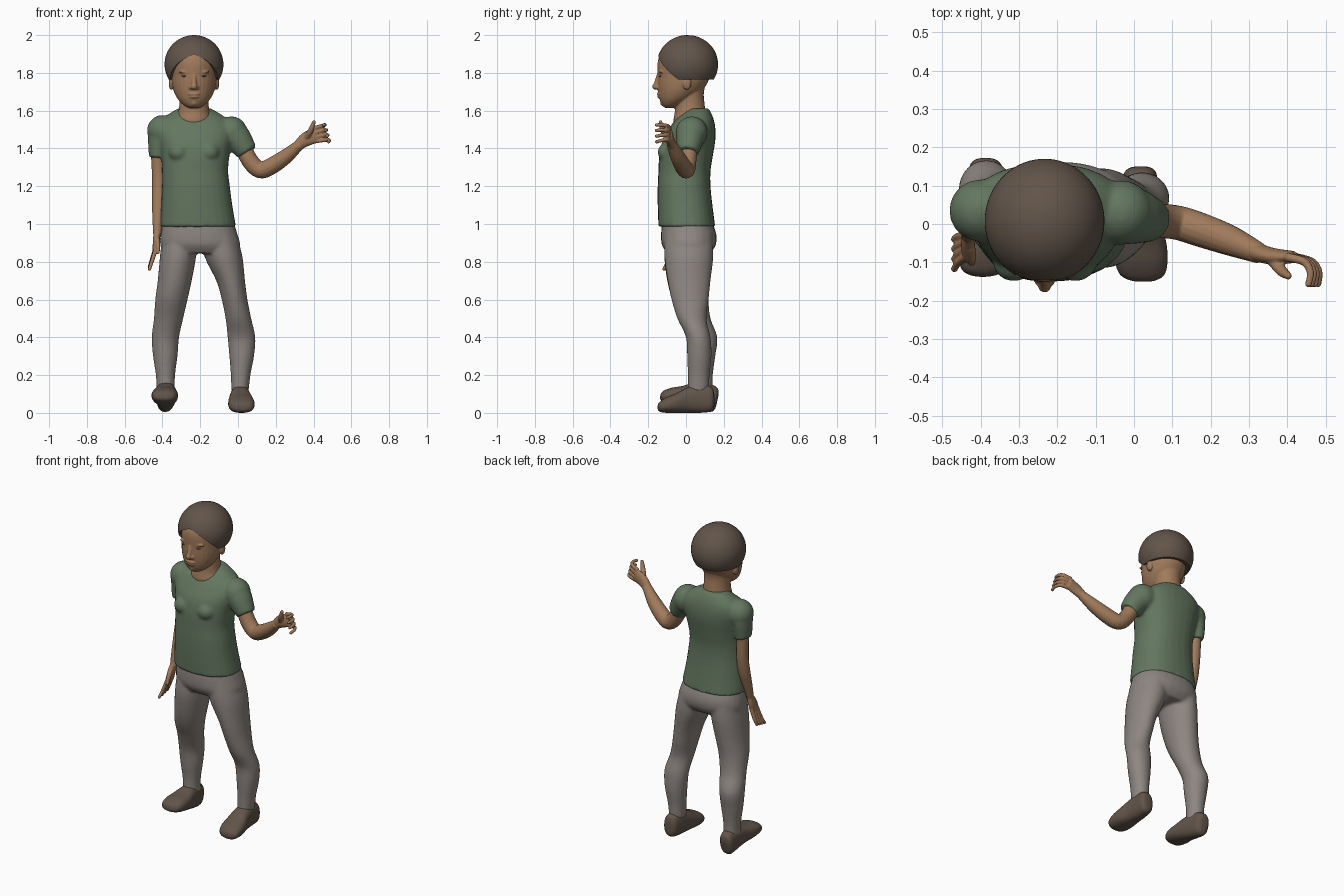
import bpy, bmesh, math
from mathutils import Vector, Matrix

def material(name, rgb):
    m = bpy.data.materials.new(name)
    m.diffuse_color = (*rgb, 1)
    return m

SKIN = material("skin", (0.352, 0.195, 0.105))
HAIR = material("dark brown", (0.122, 0.09, 0.068))
SHIRT = material("green cloth", (0.125, 0.183, 0.115))
PANTS = material("grey cloth", (0.27, 0.24, 0.222))
CX = -0.233  # middle of the head

def spline(rows, k=4):
    """Catmull-Rom through tuples of any length."""
    out = []
    for i in range(len(rows) - 1):
        a, b, c, d = (rows[max(0, min(len(rows) - 1, i + j))] for j in (-1, 0, 1, 2))
        for s in range(k):
            t = s / k
            out.append([0.5 * (2 * q + (r - p) * t + (2 * p - 5 * q + 4 * r - w) * t * t
                               + (3 * q - p - 3 * r + w) * t ** 3)
                        for p, q, r, w in zip(a, b, c, d)])
    out.append(list(rows[-1]))
    return out

def skin_rings(bm, rings):
    n = len(rings[0])
    vs = [[bm.verts.new(p) for p in r] for r in rings]
    faces = [bm.faces.new((a[i], a[(i + 1) % n], b[(i + 1) % n], b[i]))
             for a, b in zip(vs, vs[1:]) for i in range(n)]
    faces += [bm.faces.new(vs[0][::-1]), bm.faces.new(vs[-1])]
    bmesh.ops.recalc_face_normals(bm, faces=faces)

def stack(bm, rows, place=lambda t, a, b: (a, b, t), p=2.0, n=28):
    """Loft of ellipses given as (level, a0, a1, b0, b1)."""
    def bend(v):
        return math.copysign(abs(v) ** (2 / p), v)
    rings = []
    for t, a0, a1, b0, b1 in spline(rows):
        ring = []
        for i in range(n):
            g = 2 * math.pi * i / n
            ring.append(place(t, (a0 + a1) / 2 + (a1 - a0) / 2 * bend(math.cos(g)),
                              (b0 + b1) / 2 + (b1 - b0) / 2 * bend(math.sin(g))))
        rings.append(ring)
    skin_rings(bm, rings)

def tube(bm, pts, ref, n=16):
    """Limb along (x, y, z, radius[, second radius])."""
    pts = spline([q if len(q) == 5 else (*q, q[3]) for q in pts])
    c = [Vector(q[:3]) for q in pts]
    rings = []
    for i, q in enumerate(pts):
        t = (c[min(i + 1, len(c) - 1)] - c[max(i - 1, 0)]).normalized()
        u = Vector(ref)
        u = (u - t * u.dot(t)).normalized()
        v = t.cross(u)
        rings.append([c[i] + u * q[3] * math.cos(2 * math.pi * j / n)
                      + v * q[4] * math.sin(2 * math.pi * j / n) for j in range(n)])
    skin_rings(bm, rings)

def ball(bm, c, r):
    r = r if isinstance(r, tuple) else (r, r, r)
    bmesh.ops.create_uvsphere(bm, u_segments=20, v_segments=12, radius=1,
                              matrix=Matrix.Translation(c) @ Matrix.Diagonal((*r, 1)))

def finish(bm, name, mat, voxel=0, smooth=5):
    me = bpy.data.meshes.new(name)
    bm.to_mesh(me)
    bm.free()
    me.materials.append(mat)
    me.polygons.foreach_set("use_smooth", [True] * len(me.polygons))
    ob = bpy.data.objects.new(name, me)
    bpy.context.scene.collection.objects.link(ob)
    if voxel:  # fuse overlapping pieces into one soft surface
        m = ob.modifiers.new("fuse", 'REMESH')
        m.mode, m.voxel_size, m.use_smooth_shade = 'VOXEL', voxel, True
        s = ob.modifiers.new("soften", 'SMOOTH')
        s.factor, s.iterations = 0.5, smooth
    return ob

# shirt: torso, shoulders and sleeves
bm = bmesh.new()
stack(bm, [(0.985, -0.415, -0.010, -0.146, 0.155), (1.1, -0.407, -0.03, -0.15, 0.14),
           (1.2, -0.402, -0.043, -0.15, 0.13), (1.28, -0.402, -0.052, -0.146, 0.13),
           (1.36, -0.407, -0.045, -0.142, 0.142), (1.44, -0.42, -0.03, -0.125, 0.155),
           (1.5, -0.43, -0.02, -0.092, 0.156), (1.55, -0.41, -0.05, -0.058, 0.148),
           (1.59, -0.355, -0.105, -0.015, 0.132), (1.612, -0.318, -0.145, 0.01, 0.118)], p=2.3)
for s in (-1, 1):
    ball(bm, (CX + s * 0.08, -0.1, 1.38), (0.055, 0.05, 0.05))
ball(bm, (-0.4, 0.035, 1.495), 0.082)
ball(bm, (-0.035, 0.03, 1.485), 0.085)
tube(bm, [(-0.40, 0.038, 1.5, 0.075, 0.075), (-0.42, 0.038, 1.45, 0.07, 0.058),
          (-0.428, 0.036, 1.35, 0.057, 0.044)], (0, 1, 0))
tube(bm, [(-0.05, 0.03, 1.49, 0.08), (-0.005, 0.022, 1.455, 0.076),
          (0.05, 0.01, 1.378, 0.056)], (0, 1, 0))
finish(bm, "shirt", SHIRT, 0.009, 6)

# trousers: pelvis and two legs
bm = bmesh.new()
stack(bm, [(1.03, -0.395, -0.03, -0.125, 0.13), (0.95, -0.41, -0.004, -0.132, 0.16),
           (0.89, -0.412, 0.012, -0.128, 0.158), (0.845, -0.39, 0.0, -0.10, 0.13)], p=2.3)
LEFT = [(0.95, -0.40, -0.22, -0.10, 0.14), (0.83, -0.413, -0.222, -0.115, 0.145),
        (0.7, -0.425, -0.245, -0.1, 0.13), (0.6, -0.438, -0.267, -0.072, 0.12),
        (0.5, -0.445, -0.29, -0.025, 0.13), (0.4, -0.457, -0.312, 0.01, 0.166),
        (0.3, -0.45, -0.32, 0.022, 0.155), (0.2, -0.435, -0.333, 0.032, 0.142),
        (0.11, -0.43, -0.335, 0.032, 0.14)]
RIGHT = [(0.95, -0.19, -0.01, -0.11, 0.14), (0.83, -0.178, 0.023, -0.115, 0.145),
         (0.7, -0.115, 0.037, -0.097, 0.13), (0.6, -0.086, 0.05, -0.077, 0.12),
         (0.5, -0.066, 0.07, -0.046, 0.108), (0.4, -0.055, 0.092, 0.0, 0.13),
         (0.3, -0.046, 0.085, 0.006, 0.135), (0.2, -0.038, 0.066, 0.01, 0.125),
         (0.11, -0.035, 0.056, 0.01, 0.122)]
for leg in (LEFT, RIGHT):
    stack(bm, leg)
finish(bm, "trousers", PANTS, 0.009, 6)

# shoes: one flat, one mirrored with its toe lifted
SHOE = [(0.15, 0.0, 0.035, 0.035, 0.1), (0.136, -0.025, 0.058, 0.008, 0.138),
        (0.08, -0.036, 0.062, 0.0, 0.152), (0.01, -0.045, 0.07, 0.0, 0.137),
        (-0.05, -0.052, 0.085, 0.0, 0.105), (-0.1, -0.05, 0.088, 0.0, 0.085),
        (-0.136, -0.034, 0.078, 0.004, 0.062), (-0.15, 0.0, 0.048, 0.015, 0.045)]
for name, lifted in (("left_shoe", True), ("right_shoe", False)):
    bm = bmesh.new()
    stack(bm, SHOE, lambda t, a, b: (a, t, b), p=2.4)
    if lifted:
        for v in bm.verts:
            v.co.x = -0.37 - v.co.x
        bmesh.ops.rotate(bm, verts=bm.verts, cent=(0, 0.1, -0.005),
                         matrix=Matrix.Rotation(math.radians(-13), 3, 'X'))
        bmesh.ops.translate(bm, verts=bm.verts, vec=(0, 0, 0.006))
        bmesh.ops.recalc_face_normals(bm, faces=bm.faces)
    finish(bm, name, HAIR, 0.007, 3)

# bare arms with hands
def arm(name, limb, palm, spread, bends, thumb):
    bm = bmesh.new()
    tube(bm, limb, (0, 1, 0))
    tube(bm, palm, (0, 1, 0))
    base, w = Vector(palm[-1][:3]), Vector(spread)
    for k in (-1.5, -0.5, 0.5, 1.5):
        o = base + w * k
        path = [(*(o + Vector(b) + w * k * 0.12 * i), 0.012 - 0.001 * i)
                for i, b in enumerate(bends)]
        tube(bm, path, spread, 10)
        ball(bm, path[-1][:3], 0.0095)
    tube(bm, thumb, (1, 0, 0), 10)
    ball(bm, thumb[-1][:3], thumb[-1][3])
    finish(bm, name, SKIN, 0.004, 3)

arm("left_arm",
    [(-0.424, 0.038, 1.42, 0.042), (-0.423, 0.038, 1.33, 0.036), (-0.42, 0.035, 1.22, 0.035),
     (-0.421, 0.018, 1.12, 0.035), (-0.425, -0.01, 1.02, 0.028), (-0.428, -0.032, 0.94, 0.021)],
    [(-0.428, -0.03, 0.95, 0.022, 0.019), (-0.433, -0.042, 0.91, 0.034, 0.018),
     (-0.438, -0.058, 0.86, 0.038, 0.014)],
    (0, 0.019, 0.004),
    [(0.002, 0.002, 0.01), (-0.012, -0.005, -0.035), (-0.022, -0.01, -0.065), (-0.03, -0.02, -0.09)],
    [(-0.428, -0.06, 0.92, 0.015), (-0.424, -0.088, 0.885, 0.013), (-0.424, -0.1, 0.85, 0.01)])
arm("right_arm",
    [(0.015, 0.02, 1.43, 0.045), (0.063, 0.01, 1.335, 0.045), (0.115, 0.003, 1.287, 0.045),
     (0.17, -0.014, 1.303, 0.045), (0.25, -0.043, 1.355, 0.04), (0.328, -0.077, 1.422, 0.027)],
    [(0.315, -0.072, 1.412, 0.024, 0.027), (0.36, -0.084, 1.448, 0.022, 0.038),
     (0.415, -0.086, 1.472, 0.016, 0.042)],
    (-0.006, 0, 0.022),
    [(-0.01, 0, 0), (0.038, -0.012, 0.01), (0.056, -0.04, 0.012), (0.052, -0.07, 0.008)],
    [(0.36, -0.09, 1.455, 0.018), (0.385, -0.122, 1.495, 0.015), (0.402, -0.135, 1.54, 0.01)])

# head: skull, jaw, neck and facial features
bm = bmesh.new()
stack(bm, [(z, CX - h, CX + h, y0, y1) for z, h, y0, y1 in (
    (1.615, 0.028, -0.112, -0.05), (1.63, 0.055, -0.127, -0.02), (1.66, 0.085, -0.14, 0.03),
    (1.70, 0.106, -0.147, 0.08), (1.74, 0.116, -0.15, 0.11), (1.78, 0.12, -0.15, 0.125),
    (1.85, 0.123, -0.151, 0.13), (1.90, 0.113, -0.134, 0.12), (1.95, 0.075, -0.085, 0.08))])
stack(bm, [(z, CX - h, CX + h, y0, y1) for z, h, y0, y1 in (
    (1.50, 0.11, -0.062, 0.12), (1.55, 0.1, -0.066, 0.115), (1.59, 0.084, -0.06, 0.105),
    (1.64, 0.077, -0.056, 0.098), (1.70, 0.078, -0.05, 0.095), (1.78, 0.085, -0.03, 0.115))])
tube(bm, [(CX, -0.144, 1.79, 0.011), (CX, -0.153, 1.755, 0.013), (CX, -0.16, 1.73, 0.016)], (1, 0, 0))
ball(bm, (CX, -0.162, 1.728), 0.017)
ball(bm, (CX, -0.118, 1.642), 0.019)
ball(bm, (CX, -0.144, 1.688), (0.031, 0.011, 0.007))
ball(bm, (CX, -0.141, 1.674), (0.027, 0.011, 0.008))
for s in (-1, 1):
    ball(bm, (CX + s * 0.016, -0.15, 1.723), 0.011)                  # nostril
    ball(bm, (CX + s * 0.12, 0.005, 1.745), (0.014, 0.023, 0.035))   # ear
    ball(bm, (CX + s * 0.05, -0.131, 1.805), (0.032, 0.013, 0.007))  # brow
finish(bm, "head", SKIN, 0.005, 3)

# eyes: narrow dark slits
bm = bmesh.new()
for s in (-1, 1):
    ball(bm, (CX + s * 0.05, -0.136, 1.783), (0.017, 0.006, 0.004))
finish(bm, "eyes", HAIR)

# hair: cap whose lower edge sweeps from the forehead peak to the nape
bm = bmesh.new()
N, M, rings = 64, 20, []
def cap(az, th):
    return Vector((CX + 0.156 * math.sin(th) * math.cos(az),
                   0.008 + 0.162 * math.sin(th) * math.sin(az), 1.845 + 0.155 * math.cos(th)))
def edge(az):
    th = 0.1
    while True:
        p = cap(az, th)
        if p.z < max(1.765, 1.902 - 0.8 * (p.y + 0.15) - 0.4 * abs(p.x - CX)):
            return th
        th += 0.004
azs = [2 * math.pi * (i + 0.5) / N for i in range(N)]
ends = [edge(a) for a in azs]
for j in range(1, M + 1):
    rings.append([cap(a, e * j / M) for a, e in zip(azs, ends)])
rings.append([Vector((CX + (p.x - CX) * 0.72, p.y * 0.72, p.z + 0.008)) for p in rings[-1]])
skin_rings(bm, rings)
hair = finish(bm, "hair", HAIR)
bpy.context.view_layer.objects.active = hair
hair.select_set(True)
bpy.ops.object.shade_smooth_by_angle(angle=math.radians(45))
